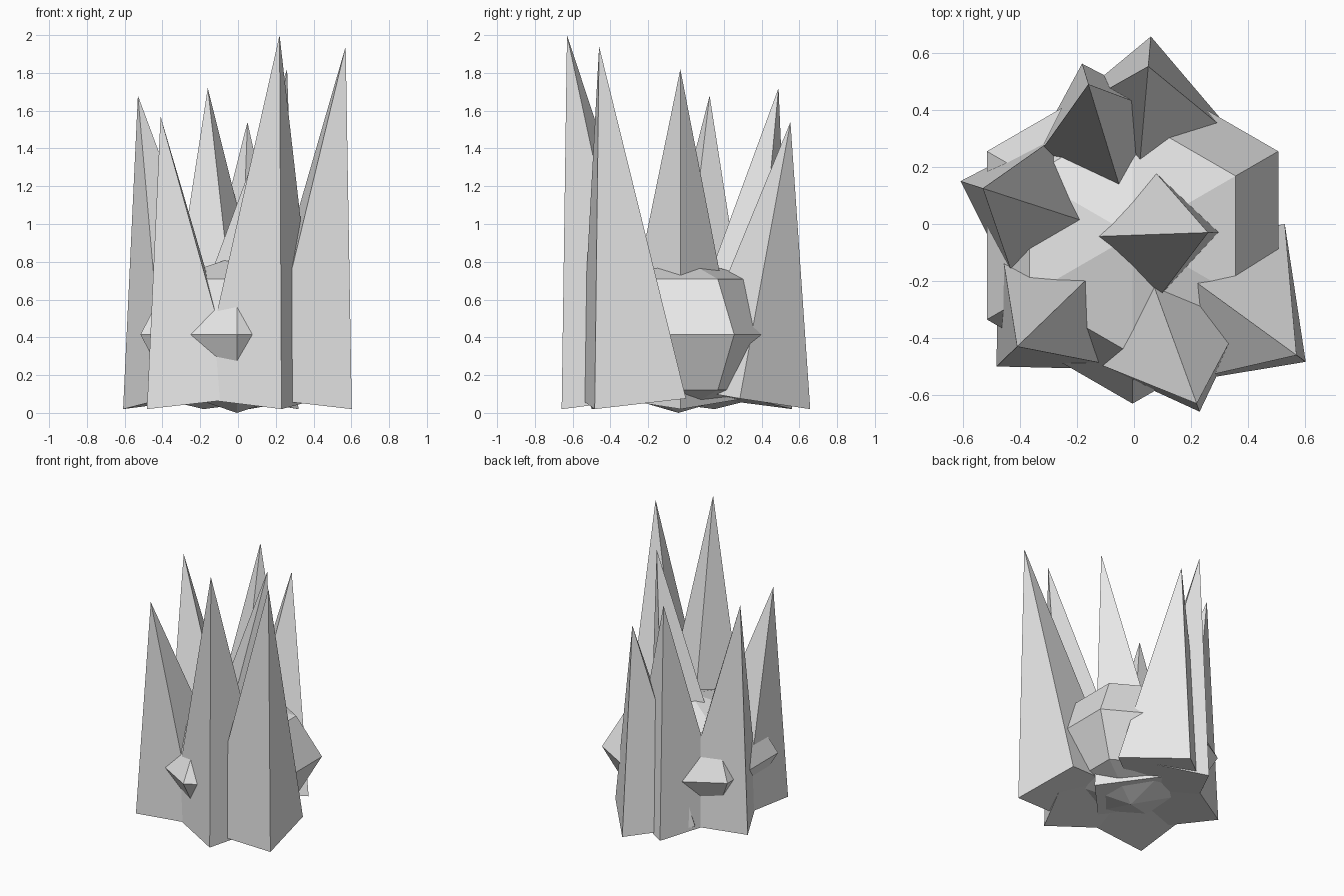
import bpy
import bmesh
from math import sin, cos, pi, radians
from mathutils import Matrix, Vector

cube = bpy.data.objects.get("Cube")
if cube:
    bpy.data.objects.remove(cube, do_unlink=True)

# One plain pale grey for everything
grey = bpy.data.materials.new("pale_grey")
grey.use_nodes = True
grey.diffuse_color = (0.8, 0.8, 0.8, 1)
grey.node_tree.nodes["Principled BSDF"].inputs["Base Color"].default_value = (0.8, 0.8, 0.8, 1)


def add_object(name, bm):
    bmesh.ops.recalc_face_normals(bm, faces=bm.faces)
    mesh = bpy.data.meshes.new(name)
    bm.to_mesh(mesh)
    bm.free()
    mesh.materials.append(grey)
    obj = bpy.data.objects.new(name, mesh)
    bpy.context.collection.objects.link(obj)
    return obj


# Squashed six-sided core stone, a corner facing front and back
SIDES, RADIUS, HALF_HEIGHT = 6, 0.59, 0.415
bm = bmesh.new()
rings = []
for lat in (-pi / 4, 0, pi / 4):
    rings.append([bm.verts.new((RADIUS * cos(lat) * cos(pi / 2 + i * 2 * pi / SIDES),
                                RADIUS * cos(lat) * sin(pi / 2 + i * 2 * pi / SIDES),
                                HALF_HEIGHT * sin(lat))) for i in range(SIDES)])
bottom = bm.verts.new((0, 0, -HALF_HEIGHT))
top = bm.verts.new((0, 0, HALF_HEIGHT))
for i in range(SIDES):
    j = (i + 1) % SIDES
    bm.faces.new((bottom, rings[0][j], rings[0][i]))
    bm.faces.new((top, rings[2][i], rings[2][j]))
    for low, high in zip(rings, rings[1:]):
        bm.faces.new((low[i], low[j], high[j], high[i]))
core = add_object("core_stone", bm)
core.location = (-0.005, -0.04, HALF_HEIGHT)

# Four-sided spikes, each leaning outward with one edge leading
TILT = radians(9.25)
BASE_RADIUS, BASE_Z = 0.348, 0.076


def spike(name, tip, heading):
    turn = Matrix.Rotation(radians(heading), 4, 'Z') @ Matrix.Rotation(TILT, 4, 'Y')
    length = (tip[2] - BASE_Z) / cos(TILT)
    centre = Vector(tip) - turn @ Vector((0, 0, length / 2))
    bm = bmesh.new()
    bmesh.ops.create_cone(bm, cap_ends=True, segments=4, radius1=BASE_RADIUS,
                          radius2=0, depth=length,
                          matrix=Matrix.Translation(centre) @ turn)
    bmesh.ops.remove_doubles(bm, verts=bm.verts, dist=0.0001)
    add_object(name, bm)


spike("front_spike", (0.22, -0.63, 2.0), -70)
spike("front_left_spike", (0.57, -0.46, 1.94), -36)
spike("front_right_spike", (-0.41, -0.43, 1.57), 224)
spike("right_spike", (-0.53, 0.125, 1.68), 162)
spike("back_right_spike", (-0.16, 0.49, 1.72), 107)
spike("back_spike", (0.05, 0.553, 1.54), 85)
spike("centre_spike", (0.26, -0.03, 1.82), 2)
